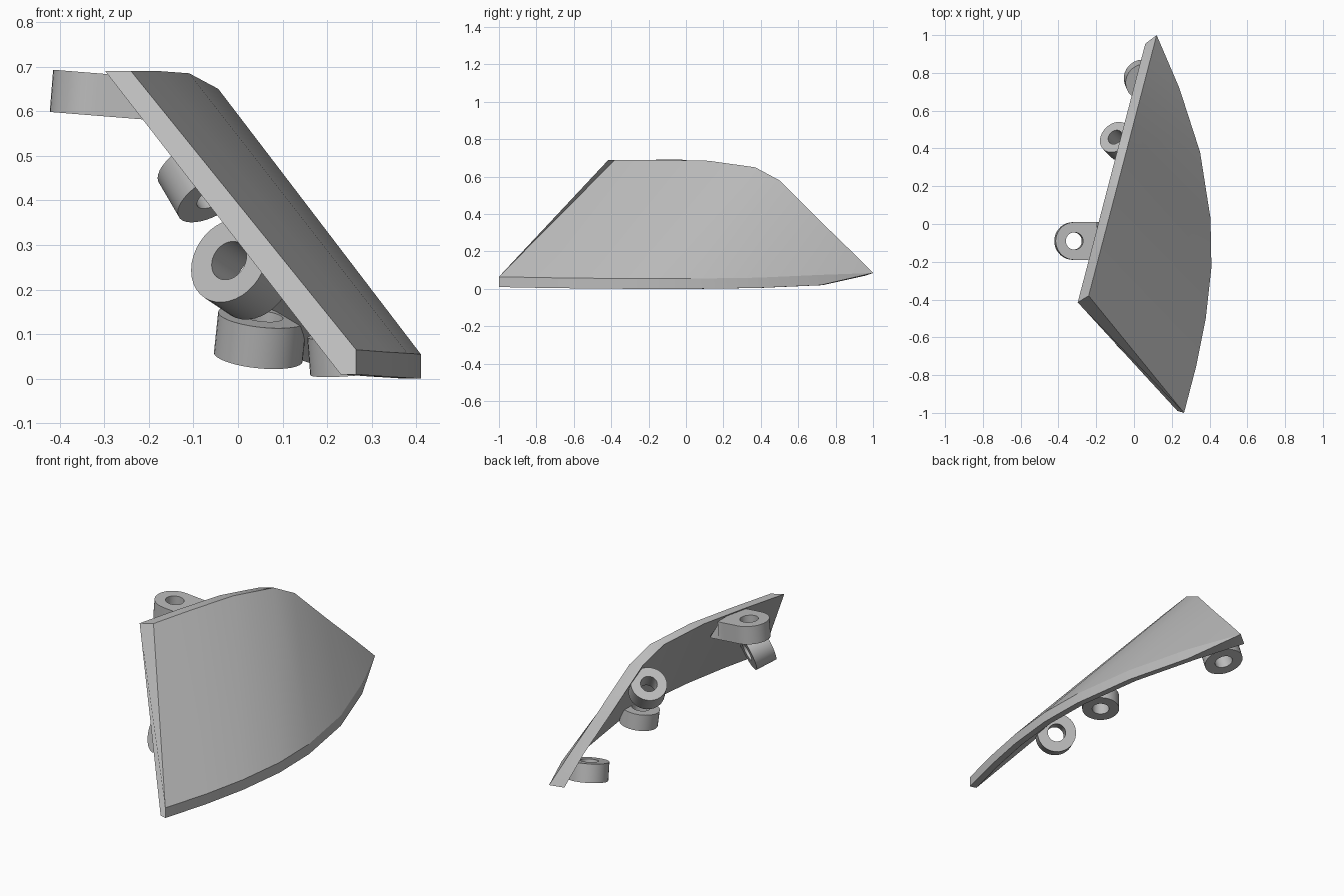
import bpy, bmesh, math
from mathutils import Vector, Matrix

cube = bpy.data.objects.get("Cube")
if cube:
    bpy.data.objects.remove(cube)

grey = bpy.data.materials.new("plain_grey")
grey.use_nodes = True
colour = (0.5, 0.5, 0.5, 1)
grey.diffuse_color = colour
grey.node_tree.nodes["Principled BSDF"].inputs["Base Color"].default_value = colour


def finish(bm, name, angle):
    bmesh.ops.remove_doubles(bm, verts=bm.verts, dist=0.001)
    bmesh.ops.recalc_face_normals(bm, faces=bm.faces)
    mesh = bpy.data.meshes.new(name)
    bm.to_mesh(mesh)
    bm.free()
    mesh.materials.append(grey)
    obj = bpy.data.objects.new(name, mesh)
    bpy.context.collection.objects.link(obj)
    bpy.ops.object.select_all(action='DESELECT')
    obj.select_set(True)
    bpy.context.view_layer.objects.active = obj
    bpy.ops.object.shade_smooth_by_angle(angle=math.radians(angle))
    return obj


# Curved panel: a ruled shell between a bowed lower edge and a flat-cut upper edge
lower = [(.265, -1, .065), (.33, -.75, .06), (.38, -.5, .057), (.41, -.23, .055),
         (.405, .03, .055), (.35, .38, .06), (.24, .72, .075), (.12, 1, .085)]
upper_yz = [(-.38, .69), (-.14, .69), (.12, .685), (.37, .65),
            (.5, .58), (.7, .38), (.87, .215), (1, .085)]
rim_height = [.055, .055, .055, .055, .055, .055, .055, 0]

bm = bmesh.new()
columns = []
for edge, (y, z), height in zip(lower, upper_yz, rim_height):
    bottom = Vector(edge)
    top = Vector((-.24 + .261 * (y + .38), y, z))
    rim = bottom - Vector((0, 0, height))
    inner_bottom = rim + Vector((-.035, .01, 0))
    inner_top = top + Vector((-.058, -.035, 0))
    if height == 0:
        inner_bottom = inner_top = bottom + Vector((-.06, -.045, -.015))
    columns.append([bm.verts.new(p) for p in (top, bottom, rim, inner_bottom, inner_top)])

n = len(columns[0])
for a, b in zip(columns, columns[1:]):
    for i in range(n):
        j = (i + 1) % n
        bm.faces.new((a[i], a[j], b[j], b[i]))
bm.faces.new(columns[0])
bm.faces.new(columns[-1])
finish(bm, "curved_panel", 30)


# Mounting lugs: thick rings, optionally with a square stub reaching the panel
def lug(name, top_centre, axis, radius, depth, stub=None, segments=36):
    axis = Vector(axis).normalized()
    side = (Vector((1, 0, 0)) - axis * axis.x).normalized()
    frame = Matrix((side, axis.cross(side), axis)).transposed()
    centre = Vector(top_centre)
    bm = bmesh.new()
    rings = []
    for k in range(segments):
        t = 2 * math.pi * k / segments
        c, s = math.cos(t), math.sin(t)

        def reach(length):
            if length is None or c < 1e-4:
                return radius
            return min(radius / max(abs(s), 1e-4), length / c)

        top_len, low_len = stub if stub else (None, None)
        hole = radius * .46
        profile = [(hole, 0), (reach(top_len), 0), (reach(low_len), -depth), (hole, -depth)]
        rings.append([bm.verts.new(centre + frame @ Vector((r * c, r * s, h)))
                      for r, h in profile])
    for k in range(segments):
        a, b = rings[k], rings[(k + 1) % segments]
        for i in range(4):
            j = (i + 1) % 4
            bm.faces.new((a[i], a[j], b[j], b[i]))
    return finish(bm, name, 35)


lug("upper_lug", (-.315, -.09, .685), (.08, 0, 1), .1, .095, stub=(.12, .19))
lug("front_lug", (-.02, -.66, .265), (-.52, -.77, .35), .1, .11)
lug("middle_lug", (-.1, .46, .485), (-.45, .45, .77), .09, .1)
lug("back_lug", (.055, .75, .14), (.1, -.25, .96), .1, .095)
lug("lower_lug", (.25, .03, .1), (-.08, -.1, 1), .095, .085)
